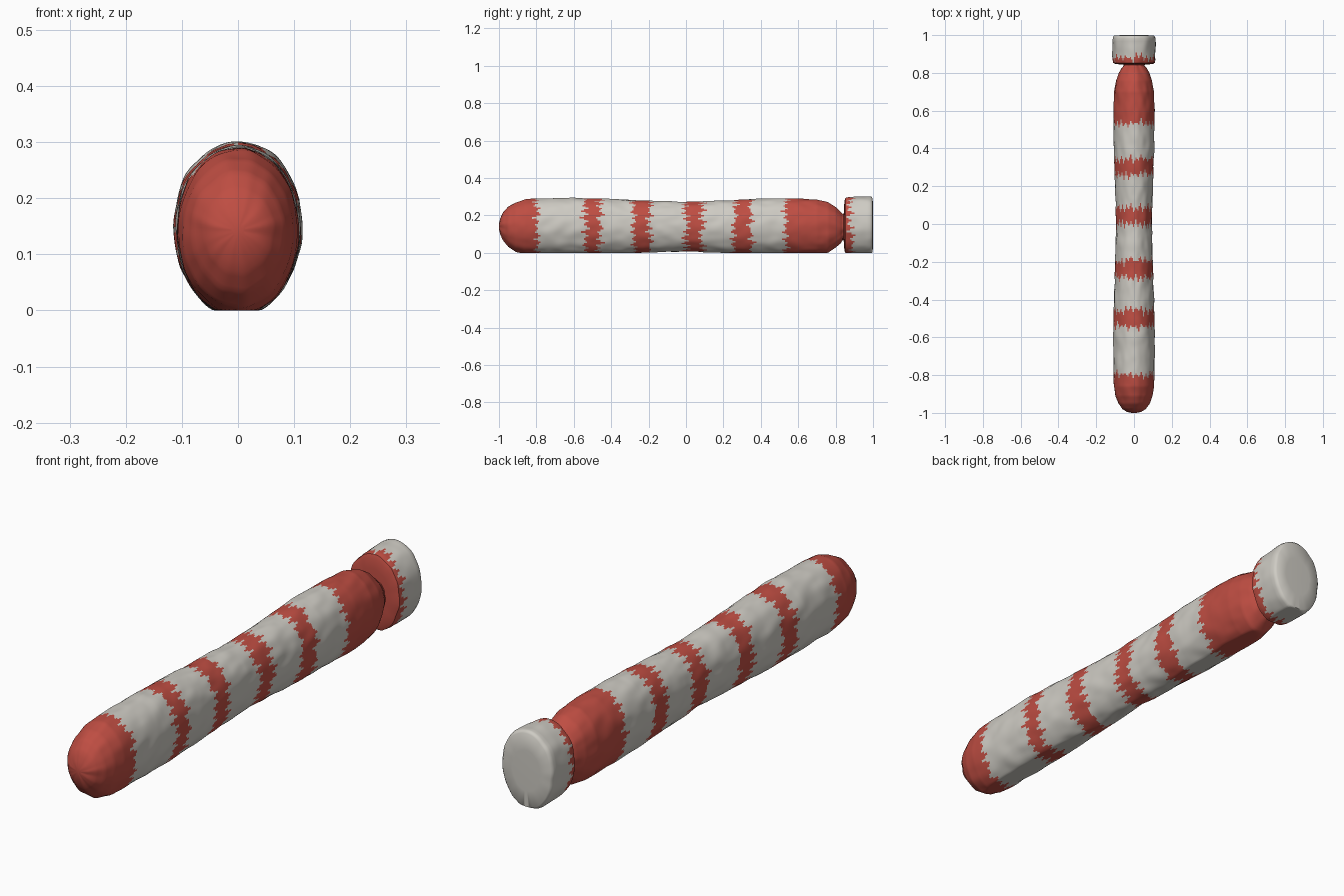
import bpy, bmesh, random
from math import sin, cos, tau, ceil
from mathutils import Vector, noise

random.seed(7)
cube = bpy.data.objects.get("Cube")
if cube:
    bpy.data.objects.remove(cube)

SIDES = 96


def material(name, rgb):
    m = bpy.data.materials.new(name)
    m.use_nodes = True
    m.diffuse_color = (*rgb, 1)
    node = m.node_tree.nodes["Principled BSDF"]
    node.inputs["Base Color"].default_value = (*rgb, 1)
    node.inputs["Roughness"].default_value = 0.8
    return m


white = material("chalk_white", (0.62, 0.60, 0.55))
red = material("brick_red", (0.52, 0.075, 0.055))


def ragged(y, reach):
    """One stripe border: a position along the length for each column of faces."""
    knots = [random.uniform(-reach, reach) * (-1 if k % 2 else 1) for k in range(SIDES // 2)]
    peaks = [abs(k) if i % 2 else -abs(k) for i, k in enumerate(knots)]
    line = []
    for a, b in zip(peaks, peaks[1:] + peaks[:1]):
        line += [y + a, y + (a + b) / 2]
    return line


# Red stripes as pairs of ragged borders, from the rounded end to the cap
STRIPES = [(ragged(a, 0.028), ragged(b, 0.028)) for a, b in
           [(-1.2, -0.795), (-0.54, -0.46), (-0.28, -0.195), (0.0, 0.085),
            (0.26, 0.345), (0.53, 0.882)]]


def loft(name, stations):
    """Skin oval rings given as (y, half width, low z, high z)."""
    bm = bmesh.new()
    rings = []

    def ring(y, w, low, high):
        mid, h = (low + high) / 2, (high - low) / 2
        verts = []
        for i in range(SIDES):
            a = tau * i / SIDES
            s = h * sin(a) * (1.06 if sin(a) < 0 else 1)
            lump = noise.noise(Vector((cos(a) * 3, y * 14, sin(a) * 3))) * 0.004
            x, z = (w + lump) * cos(a), mid + s + lump * sin(a)
            verts.append(bm.verts.new((x, y, max(z, 0))))
        rings.append(verts)

    for p, q in zip(stations, stations[1:]):
        steps = max(1, ceil((q[0] - p[0]) / 0.008))
        for k in range(steps):
            ring(*(a + (b - a) * k / steps for a, b in zip(p, q)))
    ring(*stations[-1])

    for r, s in zip(rings, rings[1:]):
        for i in range(SIDES):
            j = (i + 1) % SIDES
            f = bm.faces.new((r[i], r[j], s[j], s[i]))
            y = f.calc_center_median().y
            f.material_index = int(any(a[i] < y < b[i] for a, b in STRIPES))
    for verts, colour in ((rings[0], 1), (rings[-1], 0)):
        bm.faces.new(verts).material_index = colour
    bmesh.ops.recalc_face_normals(bm, faces=bm.faces)

    mesh = bpy.data.meshes.new(name)
    bm.to_mesh(mesh)
    bm.free()
    mesh.materials.append(white)
    mesh.materials.append(red)
    obj = bpy.data.objects.new(name, mesh)
    bpy.context.collection.objects.link(obj)
    bpy.ops.object.select_all(action='DESELECT')
    obj.select_set(True)
    bpy.context.view_layer.objects.active = obj
    bpy.ops.object.shade_smooth_by_angle(angle=0.9)


# Striped body with a rounded end, a slight waist and a pinched neck
loft("striped_body", [
    (-1.0, 0.012, 0.13, 0.155), (-0.994, 0.037, 0.105, 0.18), (-0.98, 0.06, 0.075, 0.212),
    (-0.95, 0.083, 0.04, 0.245), (-0.91, 0.098, 0.013, 0.27), (-0.86, 0.106, 0.002, 0.286),
    (-0.8, 0.108, 0, 0.29), (-0.6, 0.11, 0, 0.293), (-0.45, 0.107, 0, 0.29),
    (-0.25, 0.101, 0.008, 0.28), (0, 0.094, 0.016, 0.272), (0.2, 0.1, 0.008, 0.28),
    (0.4, 0.107, 0, 0.29), (0.6, 0.109, 0, 0.29), (0.7, 0.105, 0, 0.285),
    (0.76, 0.095, 0.008, 0.268), (0.8, 0.08, 0.035, 0.245), (0.825, 0.066, 0.055, 0.222),
    (0.838, 0.055, 0.073, 0.207), (0.855, 0.055, 0.073, 0.207)])

# Oval end cap, dished where it meets the neck
loft("end_cap", [
    (0.843, 0.055, 0.073, 0.207), (0.845, 0.075, 0.045, 0.24), (0.847, 0.098, 0.018, 0.278),
    (0.853, 0.11, 0.003, 0.294), (0.87, 0.113, 0, 0.298), (0.975, 0.115, 0, 0.303),
    (0.99, 0.112, 0.002, 0.301), (0.998, 0.104, 0.01, 0.292), (1.0, 0.06, 0.07, 0.225)])
